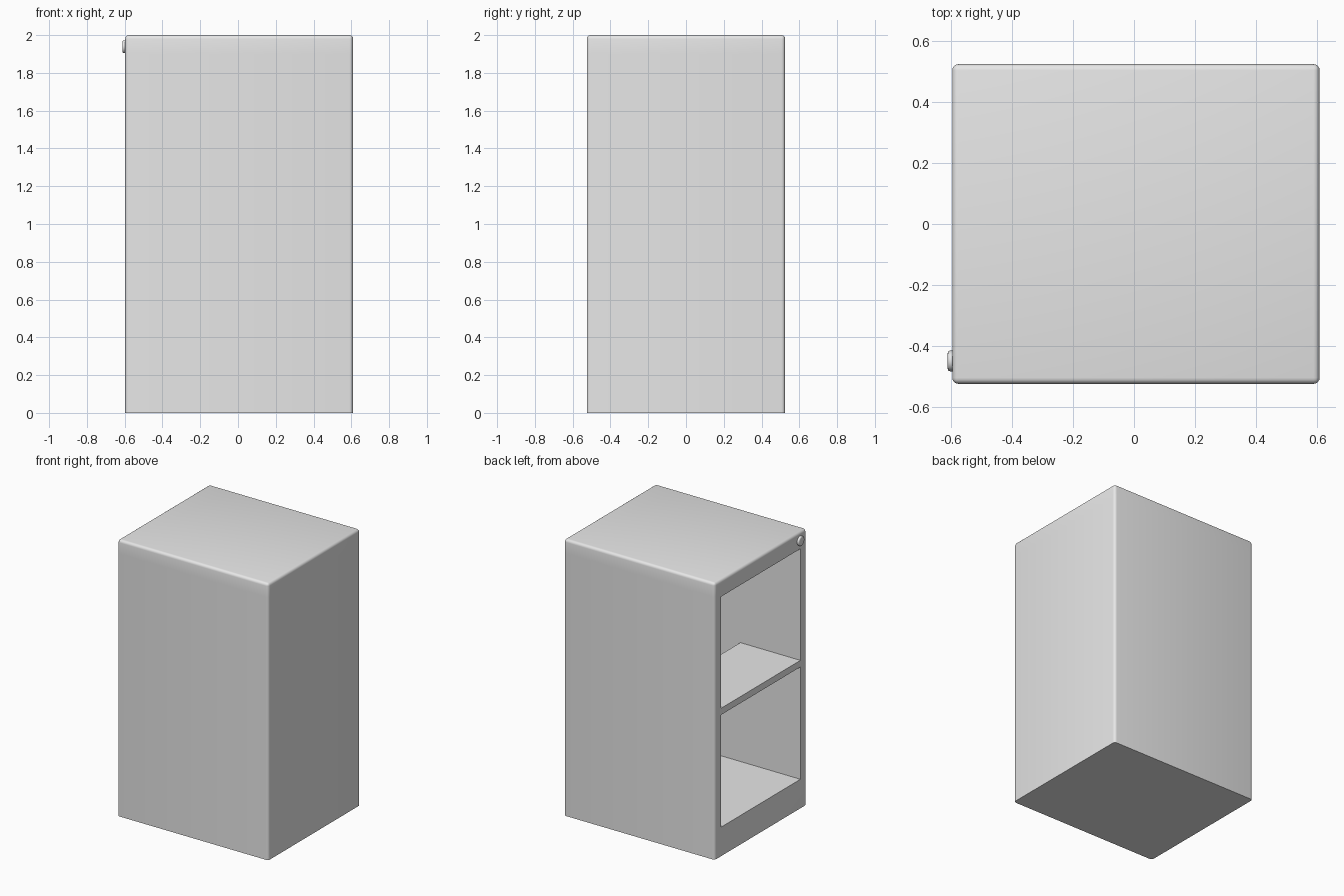
import bpy, bmesh, math
from mathutils import Matrix, Vector

if "Cube" in bpy.data.objects:
    bpy.data.objects.remove(bpy.data.objects["Cube"], do_unlink=True)

# Single plain grey for every part
grey = bpy.data.materials.new("light_grey")
grey.use_nodes = True
grey.diffuse_color = (0.8, 0.8, 0.8, 1)
grey.node_tree.nodes["Principled BSDF"].inputs["Base Color"].default_value = grey.diffuse_color


def box(x, y, z):
    """Box mesh from (min, max) pairs."""
    bm = bmesh.new()
    bmesh.ops.create_cube(bm, size=1)
    for v in bm.verts:
        v.co = [lim[c > 0] for lim, c in zip((x, y, z), v.co)]
    return bm


def finish(bm, name):
    """Turn a bmesh into a named, smooth-shaded object."""
    bmesh.ops.recalc_face_normals(bm, faces=bm.faces)
    mesh = bpy.data.meshes.new(name)
    bm.to_mesh(mesh)
    bm.free()
    mesh.materials.append(grey)
    obj = bpy.data.objects.new(name, mesh)
    bpy.context.collection.objects.link(obj)
    bpy.ops.object.select_all(action='DESELECT')
    obj.select_set(True)
    bpy.context.view_layer.objects.active = obj
    bpy.ops.object.shade_smooth_by_angle(angle=math.radians(35))
    return obj


SIDE, TOP = -0.597, 2.0
OPEN_Y, OPEN_Z = 0.455, (0.21, 1.877)

# Cabinet shell: rounded everywhere except around the base
bm = box((SIDE, 0.61), (-0.525, 0.525), (0, TOP))
rounded = [e for e in bm.edges if any(v.co.z > 1 for v in e.verts)]
bmesh.ops.bevel(bm, geom=rounded, offset=0.02, segments=4, profile=0.5, affect='EDGES')

# Open compartment, inset in the right side and pushed inwards
bm.normal_update()
opening = max((f for f in bm.faces if f.normal.x < -0.99), key=lambda f: f.calc_area())
bmesh.ops.inset_region(bm, faces=[opening], thickness=0.05)
for v in opening.verts:
    v.co.y = math.copysign(OPEN_Y, v.co.y)
    v.co.z = OPEN_Z[v.co.z > 1]
inner = bmesh.ops.extrude_discrete_faces(bm, faces=[opening])["faces"][0]
for v in inner.verts:
    v.co.x = 0.54

# Edge loop below the rounded top
bmesh.ops.bisect_plane(bm, geom=bm.verts[:] + bm.edges[:] + bm.faces[:],
                       plane_co=(0, 0, 1.9), plane_no=(0, 0, 1))
finish(bm, "cabinet_shell")

# Half-depth shelf, flush with the opening
finish(box((SIDE, -0.117), (-OPEN_Y, OPEN_Y), (1.022, 1.07)), "shelf")

# Round button above the opening
bm = bmesh.new()
bmesh.ops.create_cone(bm, cap_ends=True, segments=32, radius1=0.034, radius2=0.034, depth=0.03)
rim = [e for e in bm.edges if all(v.co.z > 0 for v in e.verts)]
bmesh.ops.bevel(bm, geom=rim, offset=0.008, segments=3, profile=0.5, affect='EDGES')
bmesh.ops.transform(bm, verts=bm.verts, matrix=Matrix.Translation(Vector((SIDE, -0.45, 1.938)))
                    @ Matrix.Rotation(-math.pi / 2, 4, 'Y'))
finish(bm, "button")
